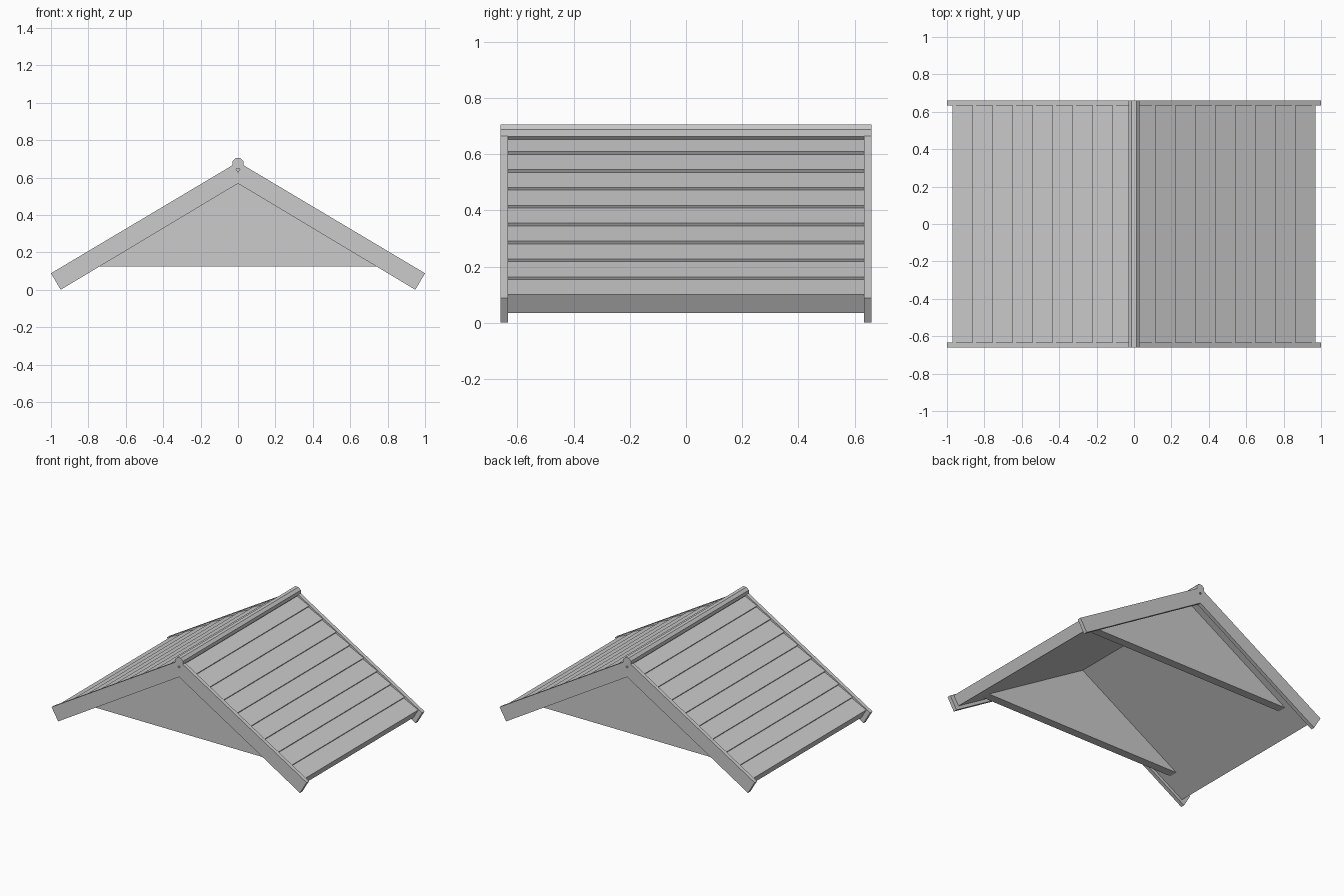
import bpy, bmesh, math

cube = bpy.data.objects.get("Cube")
if cube:
    bpy.data.objects.remove(cube, do_unlink=True)

grey = bpy.data.materials.new("plain grey")
grey.use_nodes = True
COLOUR = (0.6, 0.6, 0.6, 1)
grey.diffuse_color = COLOUR
grey.node_tree.nodes["Principled BSDF"].inputs["Base Color"].default_value = COLOUR

SLOPE = 0.595          # fall of the roof per unit of x
TOP = 0.683            # height where the board tops would meet
HALF = 0.66            # half length along y
BOARD = 0.027          # barge board thickness


def extrude(name, profile, y0, y1):
    """Solid made from an x-z profile swept along y."""
    bm = bmesh.new()
    front = [bm.verts.new((x, y0, z)) for x, z in profile]
    back = [bm.verts.new((x, y1, z)) for x, z in profile]
    bm.faces.new(front)
    bm.faces.new(back[::-1])
    n = len(profile)
    for i in range(n):
        j = (i + 1) % n
        bm.faces.new((front[i], back[i], back[j], front[j]))
    bmesh.ops.recalc_face_normals(bm, faces=bm.faces)
    mesh = bpy.data.meshes.new(name)
    bm.to_mesh(mesh)
    bm.free()
    mesh.materials.append(grey)
    obj = bpy.data.objects.new(name, mesh)
    bpy.context.collection.objects.link(obj)
    return obj


def mirrored(profile, side):
    return [(side * x, z) for x, z in profile]


# Barge boards, square cut at both ends and meeting under the ridge
board = [(0, 0.568), (0, 0.628), (0.024, TOP - SLOPE * 0.024),
         (1, TOP - SLOPE), (0.948, 0)]

# Lapped planks: each lower edge steps down square to the slope
COUNT, PITCH, EAVE = 9, 0.107, 0.97
STEP = 0.0115
run = math.hypot(1, SLOPE)
nx, nz = SLOPE / run, 1 / run
slab = [(0, TOP - 0.02)]
for i in range(COUNT):
    x = EAVE - PITCH * (COUNT - 1 - i)
    z = TOP - 0.006 - SLOPE * x
    slab.append((x, z))
    if i < COUNT - 1:
        slab.append((x - STEP * nx, z - STEP * nz))
eave_drop = 0.075
slab.append((x - eave_drop * nx, z - eave_drop * nz))
UNDER = slab[-1][1] + SLOPE * slab[-1][0]
slab.append((0, UNDER))

for side, label in ((1, "left"), (-1, "right")):
    extrude(f"{label}_lapped_roof", mirrored(slab, side), BOARD - HALF, HALF - BOARD)
    for end, where in ((-1, "front"), (1, "back")):
        extrude(f"{where}_{label}_barge_board", mirrored(board, side),
                end * HALF, end * (HALF - BOARD))

# Recessed gable panels filling the roof ends
BASE = 0.125
half_base = (UNDER - BASE) / SLOPE
for end, where in ((-1, "front"), (1, "back")):
    extrude(f"{where}_gable", [(-half_base, BASE), (half_base, BASE), (0, UNDER)],
            end * 0.57, end * 0.51)

# Octagonal ridge pole
ridge = [(0.0325 * math.cos(math.pi * (k + 0.5) / 4),
          0.675 + 0.0325 * math.sin(math.pi * (k + 0.5) / 4)) for k in range(8)]
extrude("ridge_pole", ridge, -HALF, HALF)
